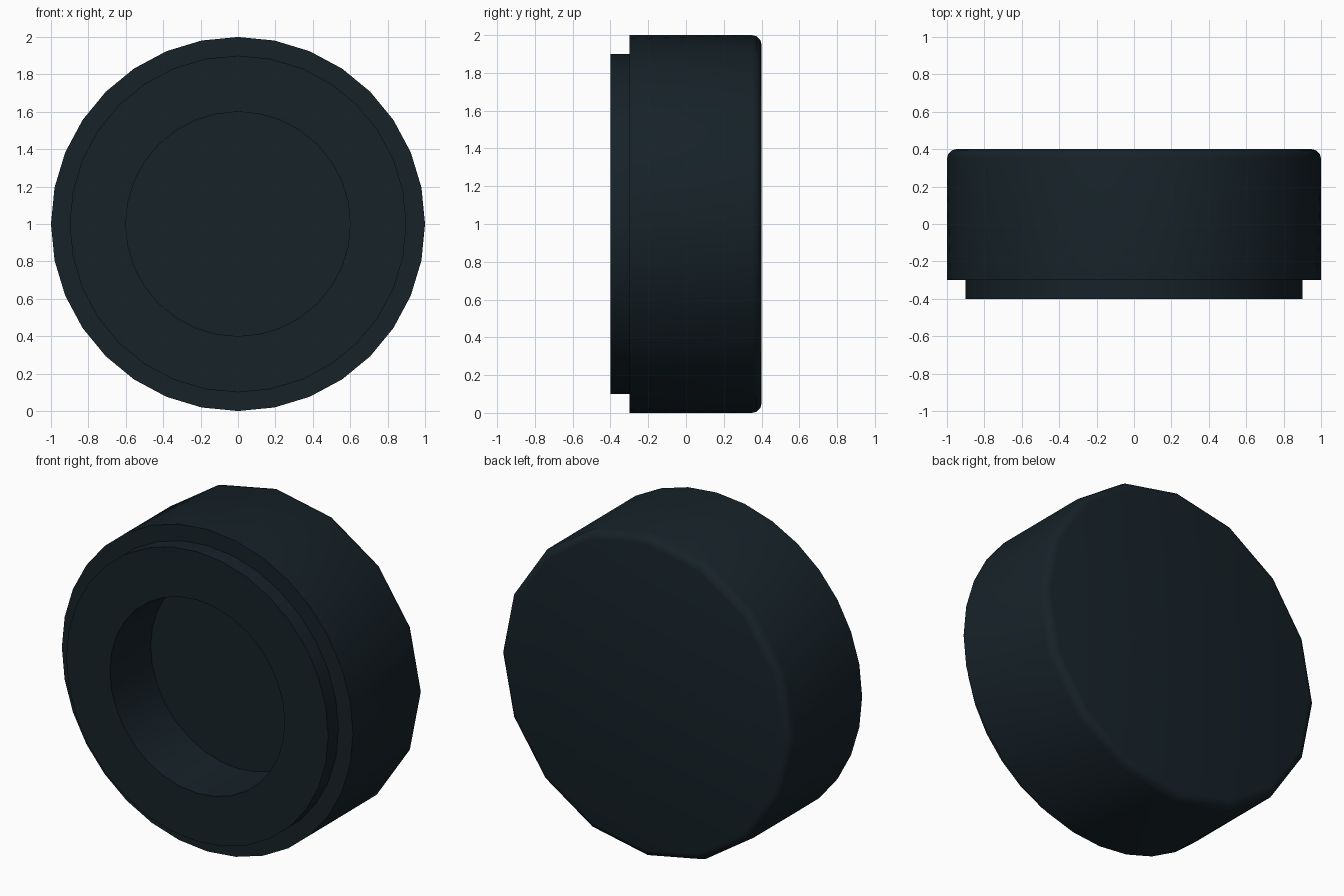
import bpy, bmesh
from math import sin, cos, pi, radians

if "Cube" in bpy.data.objects:
    bpy.data.objects.remove(bpy.data.objects["Cube"])

bm = bmesh.new()

def ring(r, y, n):
    return [bm.verts.new((r * cos(2 * pi * i / n), y, 1 + r * sin(2 * pi * i / n))) for i in range(n)]

def skin(a, b):
    n = len(a)
    for i in range(n):
        j = (i + 1) % n
        bm.faces.new((a[i], a[j], b[j], b[i]))

# Front half: recess floor, recess wall, raised lip, shoulder, outer rim
front = [ring(r, y, 32) for r, y in
         [(0.6, 0.0), (0.6, -0.4), (0.9, -0.4), (0.9, -0.3), (1.0, -0.3)]]
bm.faces.new(front[0])
for a, b in zip(front, front[1:]):
    skin(a, b)

# Back half: coarser rings rounding over the rear edge
R = 0.05
back = [ring(1 - R + R * cos(t), 0.4 - R + R * sin(t), 16)
        for t in (radians(d) for d in (0, 30, 60, 90))]
for a, b in zip(back, back[1:]):
    skin(a, b)
bm.faces.new(back[-1])

# Side wall joins the 32-sided rim to the 16-sided rear ring
f, g = front[-1], back[0]
for k in range(16):
    a, m, c = f[2 * k], f[2 * k + 1], f[(2 * k + 2) % 32]
    p, q = g[k], g[(k + 1) % 16]
    bm.faces.new((a, m, p))
    bm.faces.new((m, q, p))
    bm.faces.new((m, c, q))

bmesh.ops.recalc_face_normals(bm, faces=bm.faces)
mesh = bpy.data.meshes.new("round_cap")
bm.to_mesh(mesh)
bm.free()
cap = bpy.data.objects.new("round_cap", mesh)
bpy.context.collection.objects.link(cap)

# Dark blue-black finish
mat = bpy.data.materials.new("dark_rubber")
mat.diffuse_color = (0.008, 0.016, 0.022, 1)
mat.use_nodes = True
mat.node_tree.nodes["Principled BSDF"].inputs["Base Color"].default_value = mat.diffuse_color
mesh.materials.append(mat)

bpy.context.view_layer.objects.active = cap
cap.select_set(True)
bpy.ops.object.shade_smooth_by_angle(angle=radians(35))
